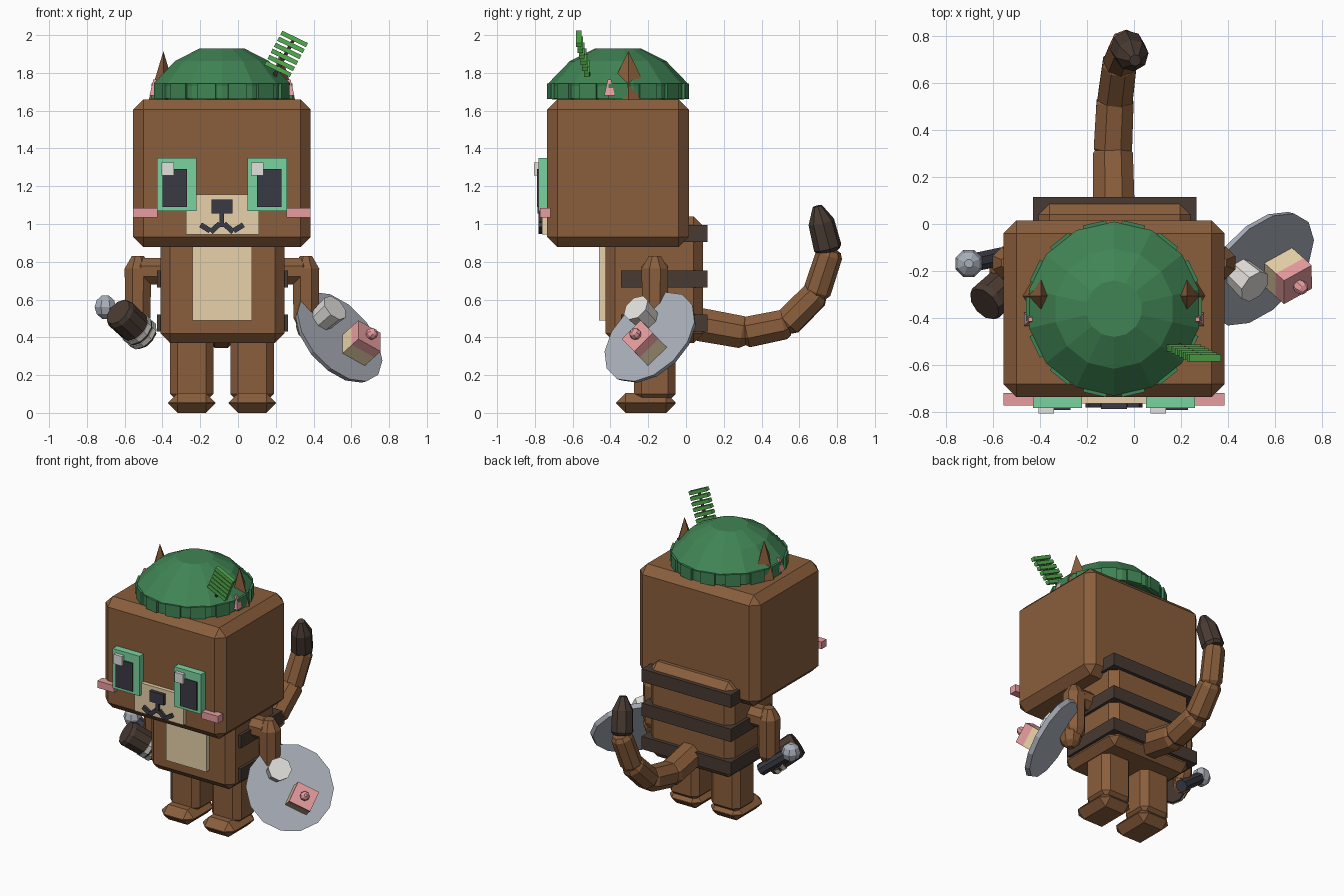
import bpy, bmesh, math
from mathutils import Vector, Matrix

if "Cube" in bpy.data.objects:
    bpy.data.objects.remove(bpy.data.objects["Cube"])

CX = -0.085  # symmetry axis of the figure


def material(name, rgb):
    m = bpy.data.materials.new(name)
    lin = [((c / 255 + 0.055) / 1.055) ** 2.4 for c in rgb]
    m.diffuse_color = (*lin, 1)
    m.use_nodes = True
    m.node_tree.nodes["Principled BSDF"].inputs["Base Color"].default_value = m.diffuse_color
    return m


BROWN = material("brown fur", (138, 94, 60))
DARK = material("dark brown", (72, 58, 50))
CREAM = material("cream", (232, 210, 170))
WHITE = material("white", (228, 225, 220))
MINT = material("mint green", (122, 212, 160))
GREEN = material("hat green", (64, 132, 84))
LEAF = material("leaf green", (84, 172, 78))
PINK = material("pink", (232, 158, 160))
BLACK = material("soft black", (58, 58, 68))
GREY = material("grey", (170, 176, 186))


def finish(bm, name, mat, matrix=Matrix()):
    bm.transform(matrix)
    bmesh.ops.recalc_face_normals(bm, faces=bm.faces)
    me = bpy.data.meshes.new(name)
    bm.to_mesh(me)
    bm.free()
    me.materials.append(mat)
    ob = bpy.data.objects.new(name, me)
    bpy.context.collection.objects.link(ob)
    return ob


def box(name, x, y, z, mat, bevel=0.0, matrix=Matrix()):
    """Box from (min, max) ranges, optionally chamfered."""
    bm = bmesh.new()
    bmesh.ops.create_cube(bm, size=1)
    for v in bm.verts:
        v.co = [(r[0] + r[1]) / 2 + c * (r[1] - r[0]) for r, c in zip((x, y, z), v.co)]
    if bevel:
        bmesh.ops.bevel(bm, geom=bm.edges[:], offset=bevel, segments=1,
                        affect='EDGES', clamp_overlap=True)
    return finish(bm, name, mat, matrix)


def turned(name, a, b, profile, mat, sides=8, matrix=Matrix()):
    """Faceted solid around the axis a-b; profile = (fraction along axis, radius)."""
    a, b = Vector(a), Vector(b)
    d = b - a
    bm = bmesh.new()
    rings = []
    for t, r in profile:
        rings.append([bm.verts.new((r * math.cos(2 * math.pi * (i + .5) / sides),
                                    r * math.sin(2 * math.pi * (i + .5) / sides),
                                    t * d.length)) for i in range(sides)])
    for lo, hi in zip(rings, rings[1:]):
        for i in range(sides):
            j = (i + 1) % sides
            bm.faces.new((lo[i], lo[j], hi[j], hi[i]))
    bm.faces.new(rings[0])
    bm.faces.new(rings[-1])
    rot = d.to_track_quat('Z', 'Y').to_matrix().to_4x4()
    return finish(bm, name, mat, matrix @ Matrix.Translation(a) @ rot)


def ball(name, c, r, mat, matrix=Matrix()):
    turned(name, Vector(c) - Vector((0, 0, r)), Vector(c) + Vector((0, 0, r)),
           [(0, r * .3), (.2, r * .8), (.5, r), (.8, r * .8), (1, r * .3)], mat, 8, matrix)


# Head, body, belly
box("head", (-.555, .385), (-.735, .015), (.877, 1.66), BROWN, .055)
box("body", (-.41, .245), (-.425, .09), (.37, 1.04), BROWN, .05)
box("belly", (-.24, .075), (-.46, -.40), (.49, .93), CREAM)

# Back stripes
for z in (.475, .71, .95):
    box("back_stripe", (-.43, .265), (-.345, .115), (z - .045, z + .045), DARK)

# Legs, feet, arms
for s in (-1, 1):
    def mx(lo, hi):
        return tuple(sorted((CX + s * lo, CX + s * hi)))
    box("leg", mx(.045, .275), (-.275, -.055), (.06, .42), BROWN, .04)
    box("foot", mx(.035, .285), (-.37, -.055), (0, .105), BROWN, .05)
    ax = CX + s * .445
    turned("shoulder", (CX + s * .30, -.165, .75), (CX + s * .46, -.165, .75),
           [(0, .075), (.8, .075), (1, .045)], BROWN)
    turned("arm", (ax, -.165, .46), (ax, -.165, .83),
           [(0, .05), (.12, .072), (.82, .076), (1, .035)], BROWN)
    ball("hand", (ax + s * .015, -.185, .46), .075, BROWN)
    # Ear with a pink inner tip
    ex = CX + s * .31
    bm = bmesh.new()
    apex = bm.verts.new((ex, -.305, 1.915))
    base = [bm.verts.new((ex + dx, -.305 + dy, 1.65)) for dx, dy in
            ((-.08, 0), (0, -.13), (.08, 0), (0, .13))]
    bm.faces.new(base)
    for i in range(4):
        bm.faces.new((base[i], base[(i + 1) % 4], apex))
    finish(bm, "ear", BROWN)
    turned("inner_ear", (CX + s * .355, -.405, 1.68), (CX + s * .355, -.405, 1.765),
           [(0, .04), (1, .012)], PINK, 4)
    # Eye, pupil, cheek
    box("eye", mx(.135, .345), (-.782, -.73), (1.07, 1.35), MINT)
    box("pupil", mx(.185, .315), (-.79, -.73), (1.09, 1.29), BLACK)
    box("cheek", mx(.342, .47), (-.772, -.717), (1.035, 1.085), PINK)
    # Mouth strokes
    for cx, ang, ln in ((.035, .75, .065), (.088, -.55, .06)):
        box("mouth_stroke", (-ln / 2, ln / 2), (-.01, .01), (-.014, .014), BLACK, 0,
            Matrix.Translation((CX + s * cx, -.77, .98)) @ Matrix.Rotation(s * ang, 4, 'Y'))
for x in (-.405, .07):
    box("eye_highlight", (x, x + .065), (-.805, -.73), (1.257, 1.325), WHITE)

# Muzzle and nose
box("muzzle", (-.275, .11), (-.762, -.73), (.945, 1.155), CREAM)
box("nose", (-.14, -.03), (-.785, -.73), (1.055, 1.13), BLACK)
box("mouth_line", (-.097, -.073), (-.78, -.73), (.985, 1.06), BLACK)

# Round hat: dome, band and ribs
HY = -.36
turned("hat_dome", (CX, HY, 1.66), (CX, HY, 1.93),
       [(0, .35), (.31, .37), (.75, .255), (1, .12)], GREEN, 14)
turned("hat_band", (CX, HY, 1.665), (CX, HY, 1.74), [(0, .367), (1, .367)], GREEN, 14)
for i in range(14):
    m = (Matrix.Translation((CX, HY, 0))
         @ Matrix.Rotation(2 * math.pi * i / 14, 4, 'Z'))
    box("hat_rib", (.34, .374), (-.05, .05), (1.662, 1.745), GREEN, 0, m)

# Fern sprig on the hat
p0, p1 = Vector((.19, -.515, 1.78)), Vector((.30, -.57, 1.985))
turned("sprig_stem", p0, p1, [(0, .012), (1, .01)], DARK, 5)
for i in range(6):
    p = p0.lerp(p1, .2 + .155 * i)
    for s in (-1, 1):
        m = Matrix.Translation(p) @ Matrix.Rotation(.45, 4, 'Y')
        box("sprig_leaf", tuple(sorted((0, s * .075))), (-.015, .015), (-.012, .012), LEAF, 0, m)

# Segmented tail with a dark tip
tail = [(-.085, .06, .47), (-.09, .31, .425), (-.08, .53, .47), (-.06, .69, .63), (-.03, .762, .85)]
for i, (a, b) in enumerate(zip(tail, tail[1:])):
    r = .095 - .007 * i
    turned("tail_segment", a, b, [(-.06, .75 * r), (.06, r), (.94, .97 * r), (1.06, .75 * r)], BROWN)
turned("tail_tip", (-.03, .755, .855), (.005, .695, 1.095),
       [(0, .06), (.08, .075), (.65, .07), (1, .025)], DARK)

# Tilted plate carrying a cup and a cake
n = Vector((.62, -.55, .56)).normalized()
u = Vector((0, .71, .70))
u = (u - u.dot(n) * n).normalized()
v = n.cross(u)
P = Matrix.Translation((.53, -.185, .395)) @ Matrix((u, v, n)).transposed().to_4x4()
turned("plate", (0, 0, -.015), (0, 0, .015), [(0, .275), (1, .287)], GREY, 14, P)


def on_plate(offset):
    o = Vector(offset)
    return o.dot(u), o.dot(v)


cu, cv = on_plate((-.085, -.02, .10))
turned("cup", (cu, cv, .01), (cu, cv, .125), [(0, .068), (1, .077)], WHITE, 8, P)
cu, cv = on_plate((.073, .01, -.072))
cake = (cu - .07, cu + .07), (cv - .075, cv + .075)
box("cake_sponge", *cake, (.01, .095), CREAM, 0, P)
box("cake_icing", *cake, (.095, .15), PINK, 0, P)
ball("cake_berry", (cu, cv, .17), .032, PINK, P)

# Hand-held canister with banded end, and black handle with a round knob
A, B = (-.49, -.21, .40), (-.635, -.34, .535)
turned("canister", A, B, [(0, .075), (.08, .085), (.9, .088), (1, .078)], DARK, 10)
for t in (.08, .26):
    turned("canister_ring", A, B, [(t, .091), (t + .12, .091)], WHITE, 10)
turned("handle", (-.50, -.125, .40), (-.69, -.165, .55), [(0, .042), (1, .042)], BLACK)
ball("handle_knob", (-.702, -.168, .56), .062, GREY)
